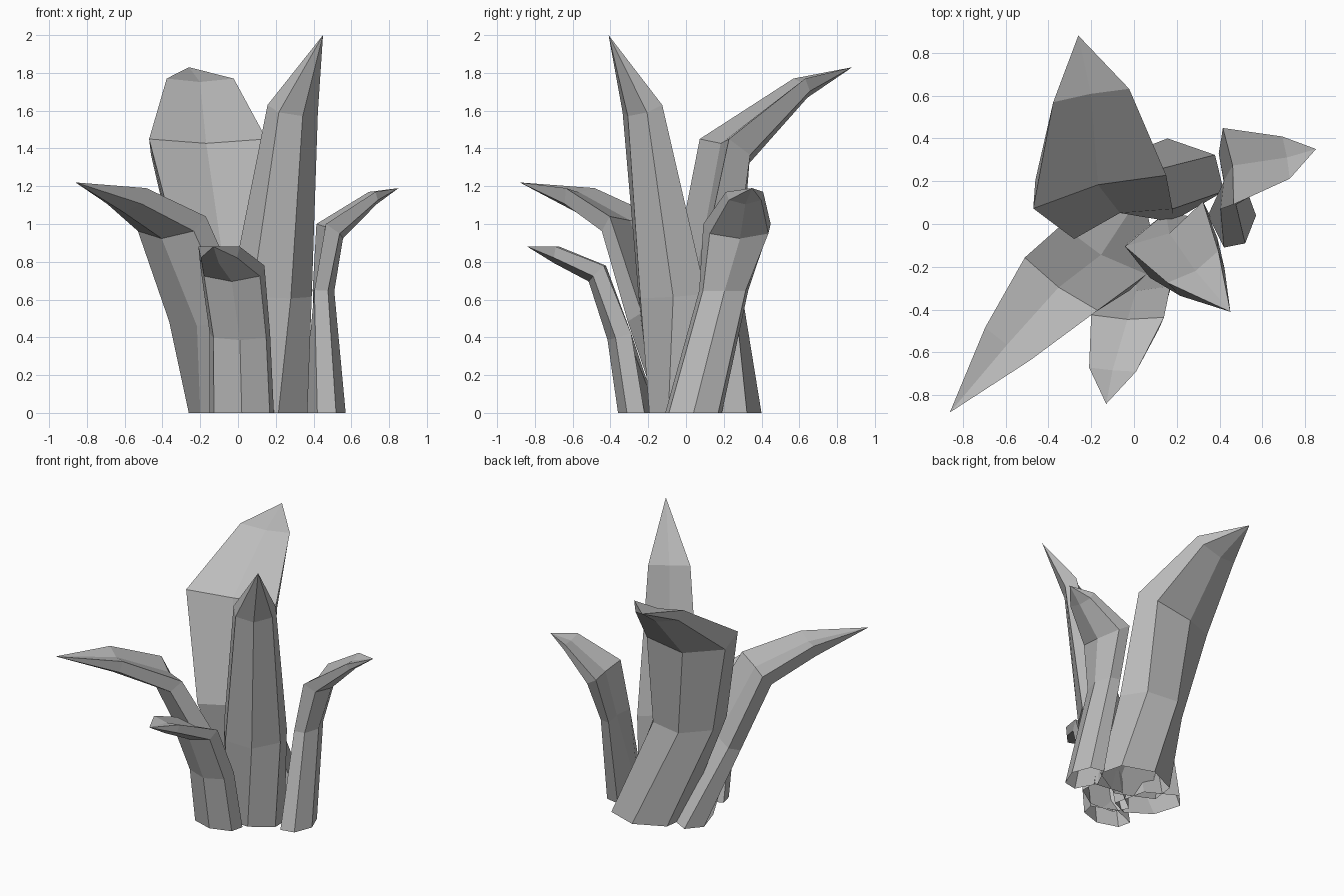
import bpy
import bmesh
from math import cos, sin, radians
from mathutils import Vector

cube = bpy.data.objects.get("Cube")
if cube:
    bpy.data.objects.remove(cube, do_unlink=True)

# One plain grey for the whole plant
grey = bpy.data.materials.new("leaf_grey")
grey.use_nodes = True
colour = (0.5, 0.5, 0.5, 1)
grey.diffuse_color = colour
grey.node_tree.nodes["Principled BSDF"].inputs["Base Color"].default_value = colour

# Leaf cross-section: (across, outward), keeled outside
PROFILE = [(-1, 0), (-0.87, 0.66), (0, 1), (0.87, 0.66), (1, 0)]
FOOT_CREASE = -0.5
BLADE_CREASE = 0.18


def leaf(name, rings, tip):
    """Loft a thick pointed leaf; a ring is x, y, z, half width, thickness, facing."""
    bm = bmesh.new()
    path = [Vector(ring[:3]) for ring in rings] + [Vector(tip)]
    loops = []
    for i, (x, y, z, width, thick, facing) in enumerate(rings):
        angle = radians(facing)
        across = Vector((-sin(angle), cos(angle), 0))
        # The foot is cut level and swells inwards, the blade follows the bend
        along = Vector((0, 0, 1))
        crease = FOOT_CREASE
        if i:
            along = ((path[i] - path[i - 1]).normalized()
                     + (path[i + 1] - path[i]).normalized())
            crease = BLADE_CREASE
        outward = across.cross(along).normalized()
        loops.append([bm.verts.new(path[i] + across * u * width + outward * v * thick)
                      for u, v in PROFILE + [(0, crease)]])
    count = len(loops[0])
    for low, high in zip(loops, loops[1:]):
        for k in range(count):
            n = (k + 1) % count
            bm.faces.new((low[k], low[n], high[n], high[k]))
    point = bm.verts.new(tip)
    for k in range(count):
        bm.faces.new((loops[-1][k], loops[-1][(k + 1) % count], point))
    # The foot stays open underneath
    mesh = bpy.data.meshes.new(name)
    bm.to_mesh(mesh)
    bm.free()
    mesh.materials.append(grey)
    obj = bpy.data.objects.new(name, mesh)
    bpy.context.collection.objects.link(obj)
    return obj


# Tall upright spear
leaf("tall_leaf", [
    (0.17, -0.03, 0, 0.2, 0.17, -75),
    (0.14, 0, 0.63, 0.21, 0.28, -60),
    (0.275, -0.2, 1.63, 0.14, 0.14, -58),
], (0.45, -0.41, 2))

# Broad leaf arching backwards
leaf("back_leaf", [
    (0.17, 0.14, 0, 0.25, 0.26, 93),
    (-0.05, 0, 0.72, 0.24, 0.3, 107),
    (-0.16, 0.15, 1.45, 0.32, 0.23, 104),
    (-0.2, 0.6, 1.77, 0.18, 0.11, 100),
], (-0.26, 0.88, 1.83))

# Long leaf reaching out to the front corner
leaf("corner_leaf", [
    (-0.04, 0.09, 0, 0.22, 0.2, -143),
    (-0.14, -0.12, 0.53, 0.23, 0.17, -120),
    (-0.34, -0.28, 1.04, 0.21, 0.16, -126),
    (-0.59, -0.56, 1.19, 0.13, 0.13, -126),
], (-0.86, -0.88, 1.22))

# Short leaf at the front
leaf("front_leaf", [
    (0.02, -0.22, 0, 0.17, 0.14, -90),
    (0.01, -0.29, 0.42, 0.16, 0.13, -90),
    (-0.03, -0.43, 0.78, 0.17, 0.12, -92),
    (-0.1, -0.68, 0.88, 0.11, 0.09, -95),
], (-0.13, -0.84, 0.88))

# Side leaf that twists outwards
leaf("side_leaf", [
    (0.42, 0.04, 0, 0.15, 0.15, 0),
    (0.4, 0.2, 0.65, 0.13, 0.11, 2),
    (0.44, 0.27, 1.0, 0.18, 0.14, 8),
    (0.71, 0.31, 1.17, 0.1, 0.07, 10),
], (0.85, 0.35, 1.19))
